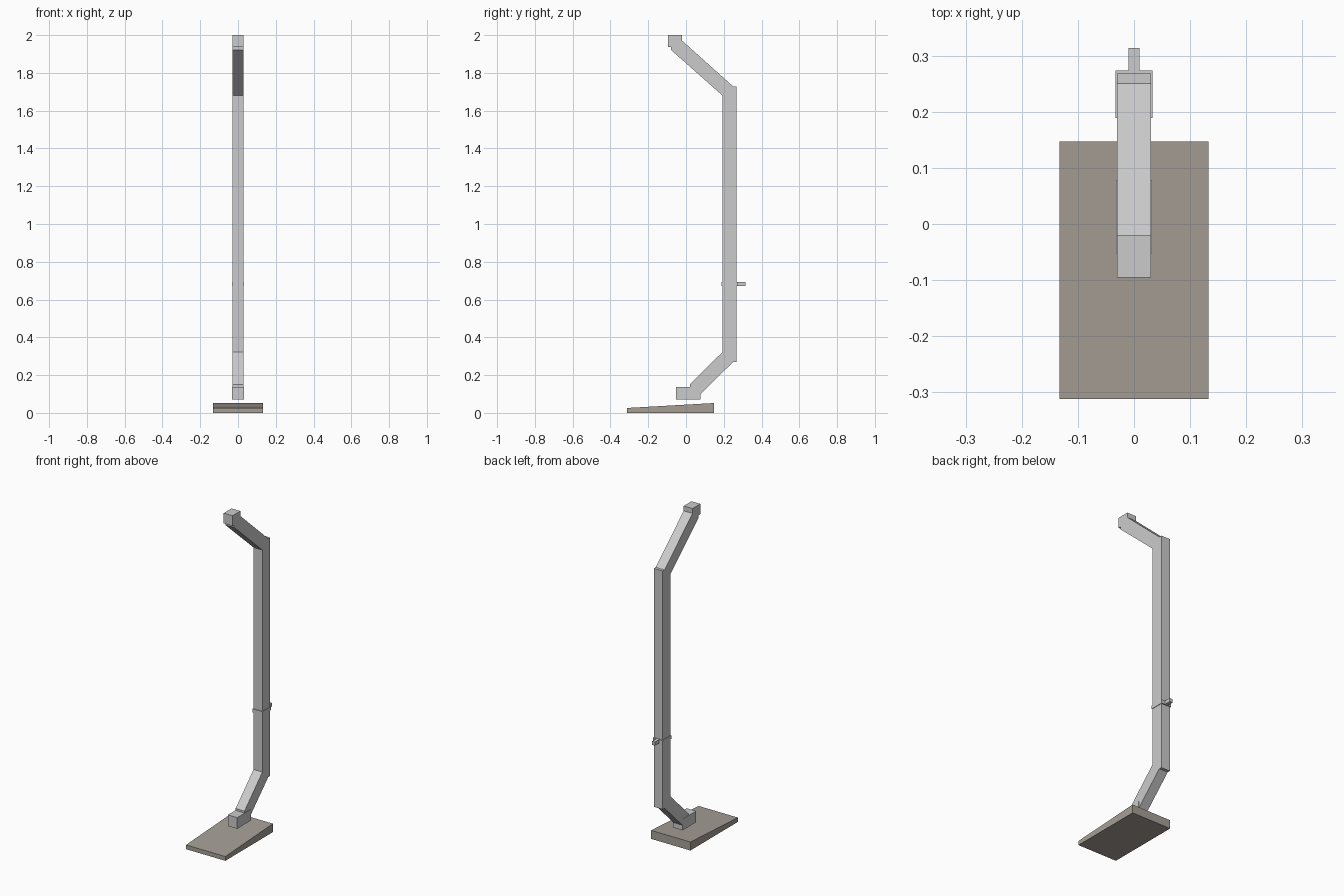
import bpy

cube = bpy.data.objects.get("Cube")
if cube:
    bpy.data.objects.remove(cube, do_unlink=True)


def material(name, rgb):
    m = bpy.data.materials.new(name)
    m.use_nodes = True
    color = (*rgb, 1)
    m.diffuse_color = color
    m.node_tree.nodes["Principled BSDF"].inputs["Base Color"].default_value = color
    return m


metal = material("light_grey_metal", (0.60, 0.60, 0.60))
concrete = material("warm_grey_concrete", (0.38, 0.345, 0.305))


def prism(name, profile, half_width, mat):
    """Extrude a clockwise (y, z) side profile symmetrically across x."""
    n = len(profile)
    verts = [(x, y, z) for x in (-half_width, half_width) for y, z in profile]
    faces = [tuple(range(n)), tuple(reversed(range(n, 2 * n)))]
    faces += [(i, i + n, (i + 1) % n + n, (i + 1) % n) for i in range(n)]
    mesh = bpy.data.meshes.new(name)
    mesh.from_pydata(verts, [], faces)
    mesh.materials.append(mat)
    obj = bpy.data.objects.new(name, mesh)
    bpy.context.collection.objects.link(obj)
    return obj


def box(name, y0, y1, z0, z1, half_width):
    return prism(name, [(y0, z0), (y0, z1), (y1, z1), (y1, z0)], half_width, metal)


PIPE = 0.03

# Straight pipe and its two slanted elbows
box("vertical_pipe", 0.193, 0.268, 0.27, 1.728, PIPE)
prism("upper_offset_pipe",
      [(-0.08, 1.922), (-0.08, 1.95), (-0.02, 1.97), (0.25, 1.728), (0.193, 1.68)],
      PIPE, metal)
prism("lower_offset_pipe",
      [(0.02, 0.10), (0.02, 0.15), (0.193, 0.322), (0.25, 0.27), (0.075, 0.098)],
      PIPE, metal)

# Inlet at the top and outlet at the foot
box("top_inlet", -0.095, -0.02, 1.937, 2.0, PIPE)
box("bottom_outlet", -0.053, 0.078, 0.07, 0.138, 0.032)

# Wall bracket: a band round the pipe with a fixing tab behind
box("bracket_band", 0.189, 0.274, 0.672, 0.694, 0.033)
box("bracket_tab", 0.27, 0.314, 0.672, 0.694, 0.01)

# Sloping splash block on the ground
prism("splash_block",
      [(-0.312, 0), (-0.312, 0.026), (0.147, 0.052), (0.147, 0)],
      0.133, concrete)
